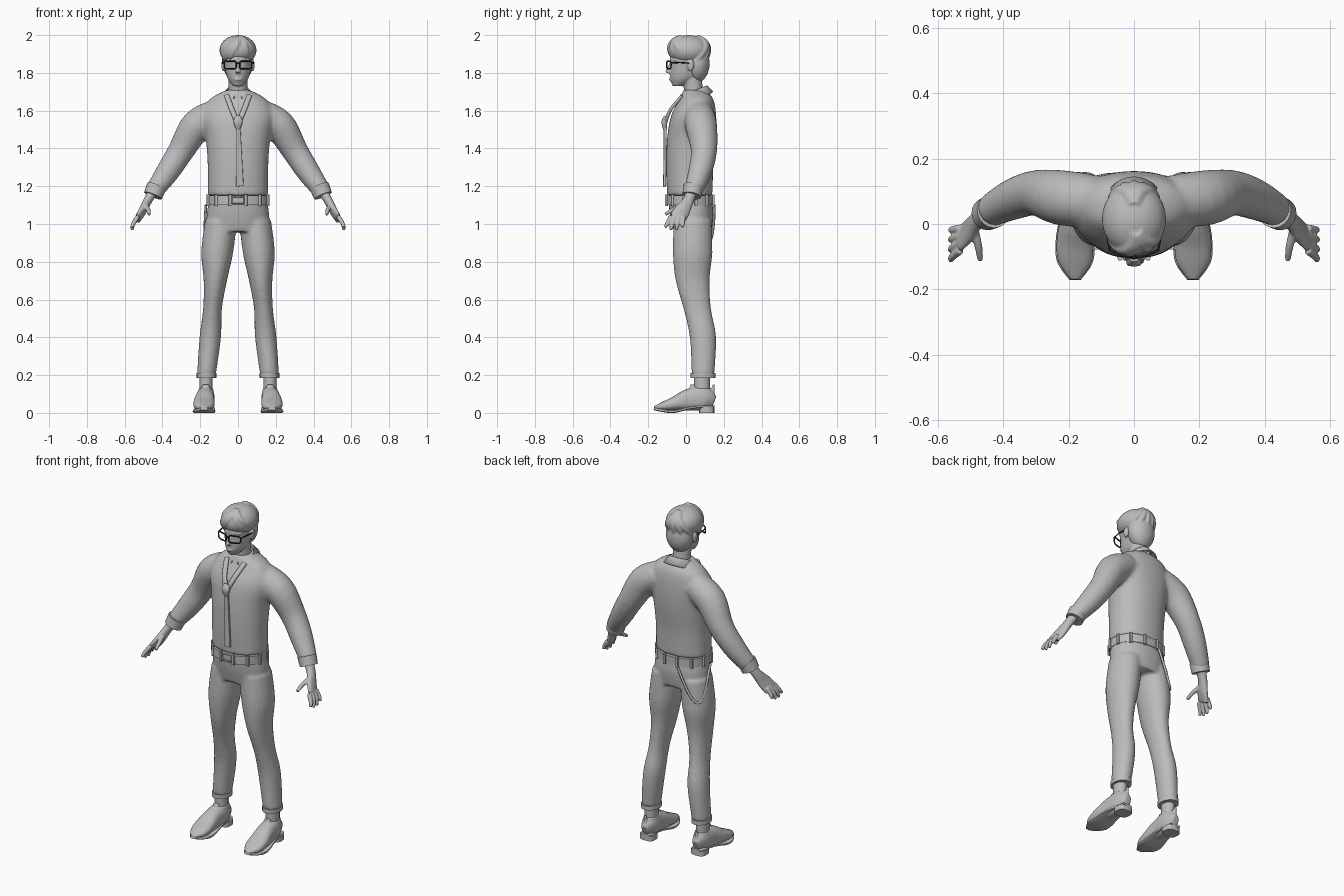
import bpy, bmesh, math
from mathutils import Matrix, Vector

cube = bpy.data.objects.get("Cube")
if cube:
    bpy.data.objects.remove(cube, do_unlink=True)


def material(name, colour):
    mat = bpy.data.materials.new(name)
    mat.use_nodes = True
    mat.diffuse_color = colour
    mat.node_tree.nodes["Principled BSDF"].inputs["Base Color"].default_value = colour
    return mat


GREY = material("plain_grey", (.5, .5, .5, 1))
BLACK = material("black_frame", (.02, .02, .02, 1))


def spline(stations, steps):
    """Catmull-Rom samples through stations of any dimension."""
    points = [stations[0], *stations, stations[-1]]
    samples = []
    for before, start, end, after in zip(points, points[1:], points[2:], points[3:]):
        for step in range(steps):
            t = step / steps
            samples.append([b + t / 2 * (c - a + t * (2*a - 5*b + 4*c - d + t * (3*(b - c) + d - a)))
                            for a, b, c, d in zip(before, start, end, after)])
    return samples + [list(stations[-1])]


def rounded(angle, power):
    """Point of a unit superellipse."""
    return [math.copysign(abs(v) ** (2 / power), v) for v in (math.cos(angle), math.sin(angle))]


def tube(bm, stations, flat=False, sides=20, power=2, steps=4, mirror=False):
    """Loft of rings; a station is x, y, z, side radius and, if it differs, other radius."""
    rows = spline([(*s, s[3])[:5] for s in stations], steps)
    for sign in ((1, -1) if mirror else (1,)):
        rings = []
        for i, (x, y, z, a, b) in enumerate(rows):
            side, other = Vector((1, 0, 0)), Vector((0, 1, 0))
            if not flat:
                before, after = rows[max(i - 1, 0)], rows[min(i + 1, len(rows) - 1)]
                tangent = (Vector(after[:3]) - Vector(before[:3])).normalized()
                side = (side - tangent * side.dot(tangent)).normalized()
                other = tangent.cross(side)
            ring = []
            for k in range(sides):
                c, s = rounded(math.tau * k / sides, power)
                p = Vector((x, y, z)) + side * c * a + other * s * b
                ring.append(bm.verts.new((p.x * sign, p.y, p.z)))
            rings.append(ring)
        for low, high in zip(rings, rings[1:]):
            for k in range(sides):
                n = (k + 1) % sides
                bm.faces.new((low[k], low[n], high[n], high[k]))
        bm.faces.new(rings[0])
        bm.faces.new(rings[-1])


def ball(bm, centre, radii):
    bmesh.ops.create_uvsphere(bm, u_segments=28, v_segments=18, radius=1,
                              matrix=Matrix.Translation(centre) @ Matrix.Diagonal((*radii, 1)))


def finish(name, bm, voxel=0, relax=4):
    bmesh.ops.recalc_face_normals(bm, faces=bm.faces)
    mesh = bpy.data.meshes.new(name)
    bm.to_mesh(mesh)
    bm.free()
    mesh.materials.append(GREY)
    for face in mesh.polygons:
        face.use_smooth = True
    mesh.set_sharp_from_angle(angle=math.radians(50))
    obj = bpy.data.objects.new(name, mesh)
    bpy.context.collection.objects.link(obj)
    if voxel:
        blend = obj.modifiers.new("blend", 'REMESH')
        blend.mode, blend.voxel_size, blend.use_smooth_shade = 'VOXEL', voxel, True
        soft = obj.modifiers.new("soften", 'SMOOTH')
        soft.factor, soft.iterations = .5, relax
    return obj


def solid(name, stations, **options):
    bm = bmesh.new()
    tube(bm, stations, **options)
    finish(name, bm)


def wire(name, points, radius, mat=GREY, cyclic=False):
    data = bpy.data.curves.new(name, 'CURVE')
    data.dimensions, data.bevel_depth, data.bevel_resolution = '3D', radius, 2
    line = data.splines.new('POLY')
    line.points.add(len(points) - 1)
    for slot, p in zip(line.points, points):
        slot.co = (*p, 1)
    line.use_cyclic_u = cyclic
    data.materials.append(mat)
    bpy.context.collection.objects.link(bpy.data.objects.new(name, data))


# Shirt: torso and sleeves blended together, with separate cuffs
bm = bmesh.new()
tube(bm, [(0, .02, 1.15, .16, .12), (0, .02, 1.3, .16, .125), (0, .03, 1.45, .17, .13),
          (0, .04, 1.57, .19, .12), (0, .055, 1.66, .15, .09), (0, .045, 1.71, .06)],
     flat=True, sides=40, power=2.2)
tube(bm, [(.12, .07, 1.58, .08), (.22, .08, 1.52, .085), (.3, .095, 1.39, .07),
          (.37, .075, 1.28, .063), (.44, .04, 1.18, .05)], mirror=True)
finish("shirt", bm, voxel=.011, relax=6)
solid("cuffs", [(.43, .04, 1.2, .053), (.45, .03, 1.15, .05)], mirror=True)

# Trousers: hips and legs blended together, with turned hems
bm = bmesh.new()
tube(bm, [(0, .02, 1.14, .15, .115), (0, .03, 1.05, .165, .115), (0, .035, .96, .16, .1)],
     flat=True, sides=40, power=2.2)
tube(bm, [(.09, .035, 1.02, .085, .1), (.11, .035, .85, .085, .105), (.12, .035, .7, .062, .09),
          (.135, .06, .55, .05, .073), (.147, .09, .4, .057, .07), (.167, .09, .2, .05, .06)],
     flat=True, mirror=True)
finish("trousers", bm, voxel=.01)
solid("trouser_hems", [(.167, .09, z, .052, .065) for z in (.185, .21)], flat=True, mirror=True)

# Belt, loops, buckle and hanging strap
solid("belt", [(0, .02, z, .16, .125) for z in (1.1, 1.15)], flat=True, sides=48, power=2.2)
for i in range(12):
    turn = math.tau * (i + .5) / 12
    x, y = .163 * math.sin(turn), .02 - .128 * math.cos(turn)
    solid(f"belt_loop_{i + 1}", [(x, y, z, .008) for z in (1.095, 1.155)], flat=True, sides=8, power=4)
wire("buckle", [(x, -.106, z) for x, z in ((-.03, 1.11), (.03, 1.11), (.03, 1.145), (-.03, 1.145))],
     .005, cyclic=True)
strap = []
for i in range(25):
    t = i / 24
    sag = math.sin(math.pi * t)
    strap.append((-.05 - .12 * t - .05 * sag, .15 - .14 * t * t, 1.1 - .2 * sag))
wire("hip_strap", strap, .007)

# Collar: a folded band with two front points
bm = bmesh.new()
rows = []
for i in range(33):
    u = i / 16 - 1
    top, low = (math.pi + u * math.radians(reach) for reach in (165, 132))
    height, drop = 1.705 - .03 * math.cos(top), .034 + .022 * abs(u) ** 6
    rows.append([bm.verts.new((r * math.sin(turn), .04 - (r + .008) * math.cos(turn), z))
                 for r, turn, z in ((.058, top, height - .02), (.064, top, height),
                                    (.097, low, height - drop))])
for a, b in zip(rows, rows[1:]):
    for j in range(2):
        bm.faces.new((a[j], b[j], b[j + 1], a[j + 1]))
finish("shirt_collar", bm).modifiers.new("cloth", 'SOLIDIFY').thickness = .008

# Tie: two neck bands, knot and tail
solid("tie_bands", [(*p, .014, .009) for p in ((.06, -.02, 1.68), (.03, -.085, 1.6), (0, -.11, 1.53))],
      mirror=True, sides=12, power=3)
solid("tie_knot", [(0, -.105, 1.57, .014, .01), (0, -.115, 1.54, .024, .015), (0, -.11, 1.5, .01)],
      sides=12, power=3)
solid("tie_tail", [(0, -.11, 1.53, .012, .008), (.01, -.113, 1.2, .02, .008)], sides=12, power=5)

# Hands: palm, fanned fingers and thumb blended together
bm = bmesh.new()
tube(bm, [(.45, .03, 1.17, .026, .03), (.48, .01, 1.12, .023, .03), (.505, -.02, 1.07, .02, .042),
          (.53, -.045, 1.03, .015, .045)], mirror=True)
for k in range(4):
    y, short = .022 * k - .08, .015 * abs(k - 1.5)
    tube(bm, [(.53, y, 1.04, .013), (.555, y * 1.25, 1, .0115), (.56, y * 1.4, .96 + short, .008)],
         sides=10, mirror=True)
tube(bm, [(.49, -.01, 1.1, .014), (.475, -.07, 1.075, .012), (.47, -.11, 1.05, .009)],
     sides=10, mirror=True)
finish("hands", bm, voxel=.004, relax=3)

# Head: skull, neck, nose, lips, brows and ears blended together
bm = bmesh.new()
tube(bm, [(0, -.045, 1.73, .025), (0, -.01, 1.77, .055, .075), (0, .01, 1.83, .07, .095),
          (0, .015, 1.9, .073, .097), (0, .015, 1.96, .05, .06)], flat=True, sides=28)
tube(bm, [(0, .05, 1.62, .05), (0, .03, 1.8, .05)], flat=True)
tube(bm, [(0, -.08, 1.85, .008), (0, -.098, 1.8, .014)])
ball(bm, (0, -.08, 1.765), (.02, .01, .008))
tube(bm, [(.015, -.083, 1.868, .006), (.06, -.05, 1.868, .006)], mirror=True)
for x in (.078, -.078):
    ball(bm, (x, .025, 1.84), (.01, .018, .032))
finish("head", bm, voxel=.005, relax=3)


# Hair: cap and nape, with locks swept over them
def lock(bm, start, end, low):
    """Tapering lock over the cap, from a parting bearing to an end bearing and latitude."""
    stations = []
    for step in range(6):
        t = step / 5
        turn = math.radians(start + (end - start) * t)
        lat = math.radians(65 + (low - 65) * t)
        spread = math.cos(lat if lat > 0 else lat / 2)
        stations.append((.09 * spread * math.sin(turn), .015 - .102 * spread * math.cos(turn),
                         1.92 + .07 * math.sin(lat), .021 - .015 * t * t))
    tube(bm, stations, sides=10)


bm = bmesh.new()
ball(bm, (0, .015, 1.92), (.098, .11, .08))
ball(bm, (0, .06, 1.85), (.08, .065, .1))
for end in (-80, -55, -30, 35, 65):
    lock(bm, 15, end, end * .35 - 30)
for end in range(110, 260, 35):
    lock(bm, 180, end, -60)
finish("hair", bm, voxel=.0055, relax=2)


# Glasses: two rounded rims, bridge and arms
def lens_point(x, z):
    return x, 4 * x * x - .101, z


for sign, side in ((1, "left"), (-1, "right")):
    rim = []
    for k in range(24):
        c, s = rounded(math.tau * k / 24, 4)
        rim.append(lens_point(sign * .041 + .033 * c, 1.842 + .021 * s))
    wire(f"{side}_rim", rim, .004, BLACK, cyclic=True)
    wire(f"{side}_glasses_arm", [lens_point(sign * .074, 1.853), (sign * .083, -.03, 1.855),
                                 (sign * .083, .03, 1.85)], .0035, BLACK)
wire("glasses_bridge", [lens_point(x, 1.85) for x in (-.009, 0, .009)], .004, BLACK)

# Feet: ankles, shoes with tongue and pull tab, soles and heels
solid("ankles", [(.17, .085, z, .035, .042) for z in (.08, .22)], flat=True, mirror=True)
bm = bmesh.new()
tube(bm, [(.17, .15, .06, .02, .03), (.17, .1, .075, .045, .06), (.175, .02, .07, .05, .06),
          (.18, -.06, .05, .057, .037), (.18, -.12, .035, .05, .024), (.18, -.17, .027, .015, .008)],
     mirror=True, power=2.4)
tube(bm, [(.17, .08, z, .04, .057) for z in (.08, .13)], flat=True, mirror=True)
tube(bm, [(.17, .035, z, .02, .012) for z in (.1, .15)], flat=True, mirror=True)
tube(bm, [(.17, .145, z, .01, .007) for z in (.1, .15)], flat=True, mirror=True)
finish("shoes", bm, voxel=.006, relax=3)
solid("shoe_soles", [(.17, .15, .033, .03, .007), (.175, .04, .03, .049, .007), (.18, -.06, .008, .06, .008),
                     (.18, -.12, .012, .053, .008), (.18, -.17, .022, .018, .007)], mirror=True, power=4)
solid("shoe_heels", [(.17, .11, z, .045, .04) for z in (0, .03)], flat=True, mirror=True, power=3)
